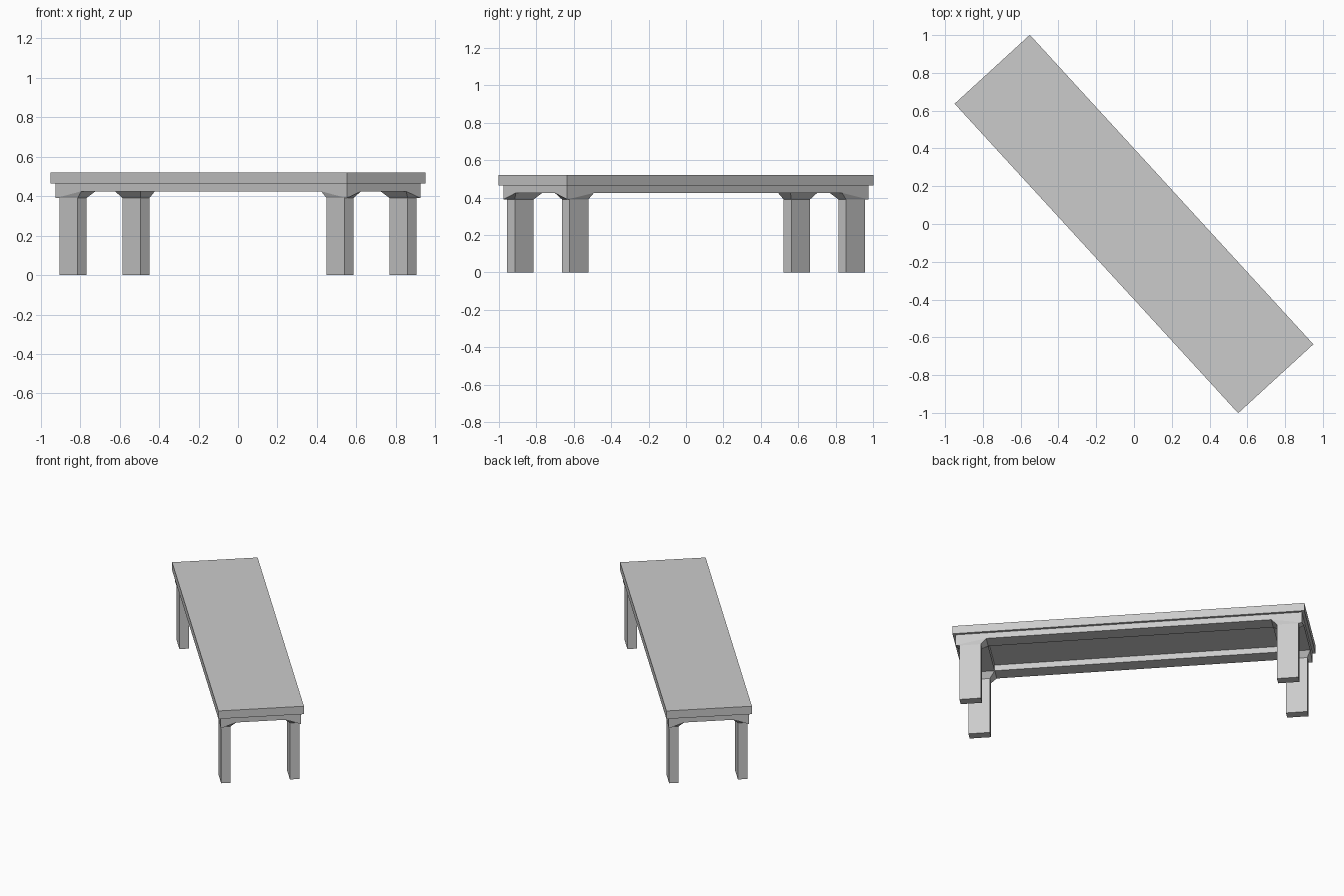
import bpy, bmesh, math

if "Cube" in bpy.data.objects:
    bpy.data.objects.remove(bpy.data.objects["Cube"])

ANGLE = math.radians(-47.5)   # bench sits diagonally
U, V = 1.093, 0.253           # frame outer half sizes
u, v = 0.90, 0.155            # frame inner half sizes
T, M, K = 0.465, 0.425, 0.39  # frame top, frame underside, leg top
X1, X0 = 1.07, 0.935          # leg extent along the length
Y1, Y0 = 0.247, 0.187         # leg extent across the width


def finish(bm, name):
    bmesh.ops.remove_doubles(bm, verts=bm.verts, dist=1e-5)
    bmesh.ops.recalc_face_normals(bm, faces=bm.faces)
    mesh = bpy.data.meshes.new(name)
    bm.to_mesh(mesh)
    bm.free()
    obj = bpy.data.objects.new(name, mesh)
    obj.rotation_euler.z = ANGLE
    bpy.context.collection.objects.link(obj)
    return obj


# Bench top: a flat board
bm = bmesh.new()
bmesh.ops.create_cube(bm, size=1)
bmesh.ops.scale(bm, vec=(2.222, 0.54, 0.055), verts=bm.verts)
bmesh.ops.translate(bm, vec=(0, 0, 0.4925), verts=bm.verts)
finish(bm, "bench_top")

# One quarter of the frame: outer sides, undersides, inner walls, top
faces = [
    [(0, V, T), (U, V, T), (U, V, K), (u, V, M), (0, V, M)],
    [(U, 0, T), (U, V, T), (U, V, K), (U, v, M), (U, 0, M)],
    [(0, V, M), (u, V, M), (u, v, M), (0, v, M)],
    [(U, 0, M), (U, v, M), (u, v, M), (u, 0, M)],
    [(0, v, M), (u, v, M), (u, v, T), (0, v, T)],
    [(u, 0, M), (u, v, M), (u, v, T), (u, 0, T)],
    [(0, v, T), (u, v, T), (U, V, T), (0, V, T)],
    [(u, 0, T), (u, v, T), (U, V, T), (U, 0, T)],
]

# Leg with a flared collar joining the frame corner
collar = [(U, V, K), (u, V, M), (u, v, M), (U, v, M)]
section = [(X1, Y1), (X0, Y1), (X0, Y0), (X1, Y0)]
loops = [collar] + [[(x, y, z) for x, y in section] for z in (K, 0)]
for a, b in zip(loops, loops[1:]):
    for i in range(4):
        j = (i + 1) % 4
        faces.append([a[i], a[j], b[j], b[i]])
faces.append(loops[-1])

# Mirror the quarter to all four corners
bm = bmesh.new()
for sx in (-1, 1):
    for sy in (-1, 1):
        for f in faces:
            bm.faces.new([bm.verts.new((x * sx, y * sy, z)) for x, y, z in f])
finish(bm, "frame_and_legs")
